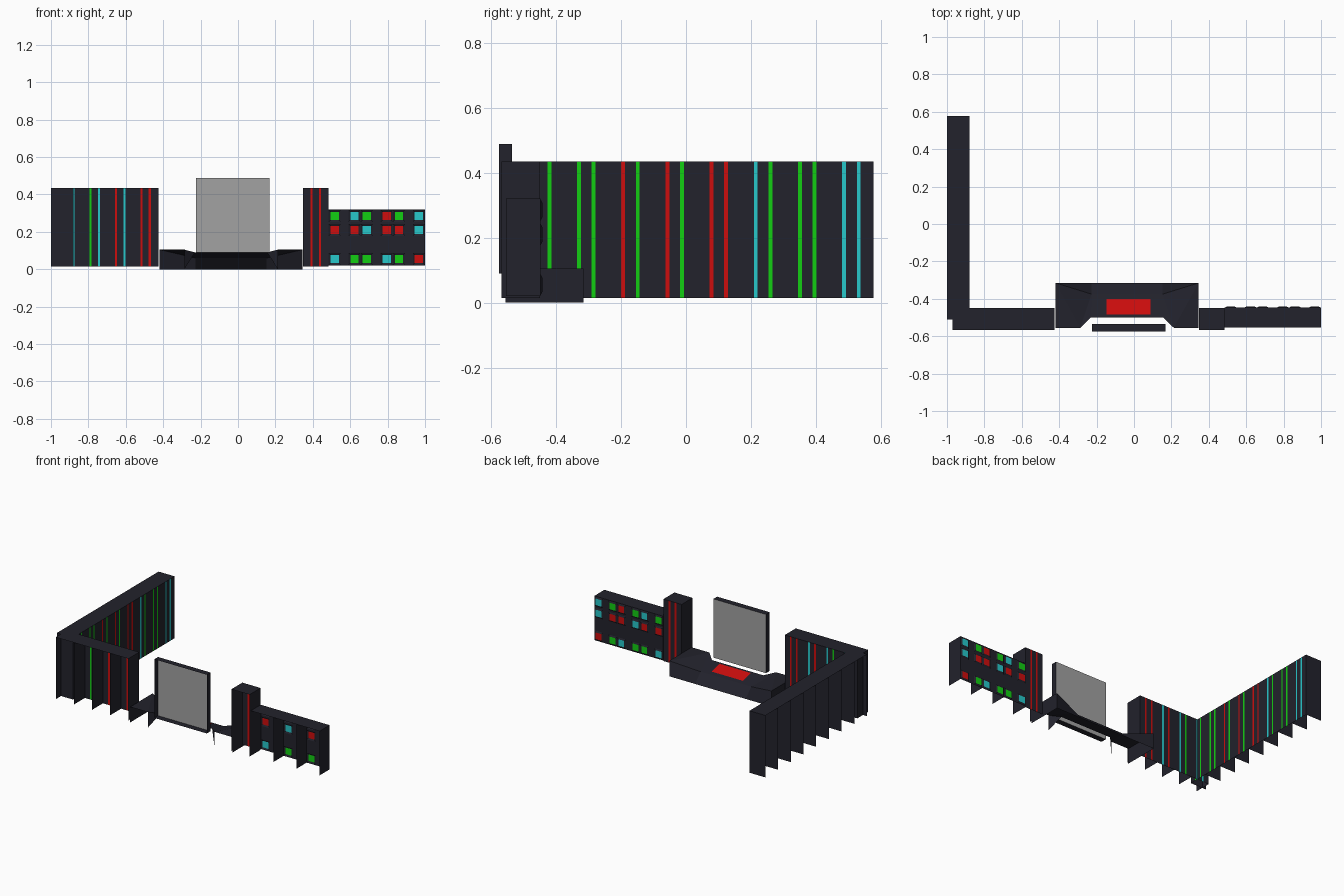
import bpy, bmesh, math

cube = bpy.data.objects.get("Cube")
if cube:
    bpy.data.objects.remove(cube)


def material(name, rgb):
    m = bpy.data.materials.new(name)
    m.use_nodes = True
    m.diffuse_color = (*rgb, 1)
    m.node_tree.nodes["Principled BSDF"].inputs["Base Color"].default_value = (*rgb, 1)
    return m


MATS = [material("dark_metal", (0.016, 0.016, 0.025)),
        material("red_light", (0.62, 0.004, 0.004)),
        material("green_light", (0.006, 0.62, 0.006)),
        material("cyan_light", (0.02, 0.58, 0.6)),
        material("screen_grey", (0.36, 0.36, 0.36))]
CODE = {"r": 1, "g": 2, "c": 3}


def face(bm, points, mat=0):
    f = bm.faces.new([bm.verts.new(p) for p in points])
    f.material_index = mat
    return f


def panel(bm, x0, x1, z0, z1, mat=0):
    # upright rectangle facing local +y
    return face(bm, [(x1, 0, z0), (x0, 0, z0), (x0, 0, z1), (x1, 0, z1)], mat)


def shell(bm, x0, x1, depth, z0, z1):
    # top and two sides; back and bottom stay open
    face(bm, [(x0, -depth, z1), (x1, -depth, z1), (x1, 0, z1), (x0, 0, z1)])
    face(bm, [(x0, 0, z0), (x0, -depth, z0), (x0, -depth, z1), (x0, 0, z1)])
    face(bm, [(x1, -depth, z0), (x1, 0, z0), (x1, 0, z1), (x1, -depth, z1)])


def finish(bm, name, location=(0, 0, 0), turn=0):
    bmesh.ops.remove_doubles(bm, verts=bm.verts, dist=0.0002)
    mesh = bpy.data.meshes.new(name)
    bm.to_mesh(mesh)
    bm.free()
    for m in MATS:
        mesh.materials.append(m)
    ob = bpy.data.objects.new(name, mesh)
    ob.location = location
    ob.rotation_euler.z = turn
    bpy.context.collection.objects.link(ob)
    return ob


def rack_row(name, pairs, location, turn=0, width=0.136, depth=0.117):
    # tall cabinets, each with two full-height light strips
    bm = bmesh.new()
    z0, z1 = 0.015, 0.435
    for i, pair in enumerate(pairs):
        x = i * width
        mid = x + width / 2
        shell(bm, x, x + width, depth, z0, z1)
        cuts = [x, mid - 0.0285, mid - 0.0165, mid + 0.0165, mid + 0.0285, x + width]
        colours = [0, CODE[pair[0]], 0, CODE[pair[1]], 0]
        for a, b, c in zip(cuts, cuts[1:], colours):
            panel(bm, a, b, z0, z1, c)
    finish(bm, name, location, turn)


# Tall cabinets
rack_row("side_cabinets", ["cc", "gg", "gc", "rr", "gr", "gr", "gg", "gg"],
         (-0.88, 0.577, 0), -math.pi / 2, depth=0.12)
rack_row("corner_cabinets", ["cc", "gc", "rc", "rr"], (-0.97, -0.45, 0))
rack_row("single_cabinet", ["rr"], (0.348, -0.45, 0))

# Low cabinets with raised lamp housings
LAMPS = ["cggcgr", "rrcrrc", "gcgrgc"]
ROWS = [0.055, 0.21, 0.285]
HALF, WIDTH = 0.032, 0.172
bm = bmesh.new()
xs, zs = [0.0], [0.02]
for i in range(3):
    shell(bm, i * WIDTH, (i + 1) * WIDTH, 0.107, 0.02, 0.32)
    for side in (-0.053, 0.053):
        mid = (i + 0.5) * WIDTH + side
        xs += [mid - HALF, mid + HALF]
xs.append(3 * WIDTH)
for z in ROWS:
    zs += [z - HALF, z + HALF]
zs.append(0.32)
lamps = []
for i in range(len(xs) - 1):
    for j in range(len(zs) - 1):
        f = panel(bm, xs[i], xs[i + 1], zs[j], zs[j + 1])
        if i % 2 and j % 2:
            lamps.append((f, CODE[LAMPS[j // 2][i // 2]]))
lamp_faces = [f for f, c in lamps]
for thickness, depth in ((0.008, 0.012), (0.014, 0.005)):
    bmesh.ops.inset_individual(bm, faces=lamp_faces, thickness=thickness, depth=depth)
for f, c in lamps:
    f.material_index = c
finish(bm, "lamp_cabinets", (0.484, -0.447, 0))

# Console desk: mirrored wings around a lower sloping centre
bm = bmesh.new()
for s in (-1, 1):
    def p(x, y, z):
        return (s * x, y, z)
    end_back, end_front = p(0.383, -0.315, 0.105), p(0.383, -0.555, 0.105)
    notch, front = p(0.25, -0.555, 0.105), p(0.193, -0.5, 0.09)
    back = p(0.19, -0.375, 0.06)
    face(bm, [end_back, end_front, notch])
    face(bm, [end_back, notch, back])
    face(bm, [back, notch, front])
    # end panel, leg and the wing's sloping apron
    face(bm, [end_back, end_front, p(0.383, -0.555, 0), p(0.383, -0.315, 0)])
    face(bm, [notch, front, p(0.25, -0.555, 0)])
    face(bm, [end_back, back, p(0.19, -0.315, 0), p(0.383, -0.315, 0)])
face(bm, [(-0.193, -0.5, 0.09), (0.193, -0.5, 0.09), (0.19, -0.375, 0.06), (-0.19, -0.375, 0.06)])
face(bm, [(0.19, -0.375, 0.06), (-0.19, -0.375, 0.06), (-0.19, -0.315, 0), (0.19, -0.315, 0)])
bmesh.ops.remove_doubles(bm, verts=bm.verts, dist=0.0002)
bmesh.ops.recalc_face_normals(bm, faces=bm.faces)
finish(bm, "console_desk", (-0.037, 0, 0))

# Red control plate lying on the sloping desk centre
bm = bmesh.new()
face(bm, [(-0.118, -0.485, 0.089), (0.118, -0.485, 0.089), (0.118, -0.4, 0.0685), (-0.118, -0.4, 0.0685)], 1)
finish(bm, "control_plate", (-0.029, 0, 0))

# Display: shallow open tray with a grey pane at its inner side
bm = bmesh.new()
shell(bm, -0.197, 0.197, 0.04, 0.09, 0.488)
face(bm, [(-0.197, 0, 0.09), (0.197, 0, 0.09), (0.197, -0.04, 0.09), (-0.197, -0.04, 0.09)])
panel(bm, -0.197, 0.197, 0.09, 0.488, 4)
finish(bm, "display_screen", (-0.028, -0.535, 0))
